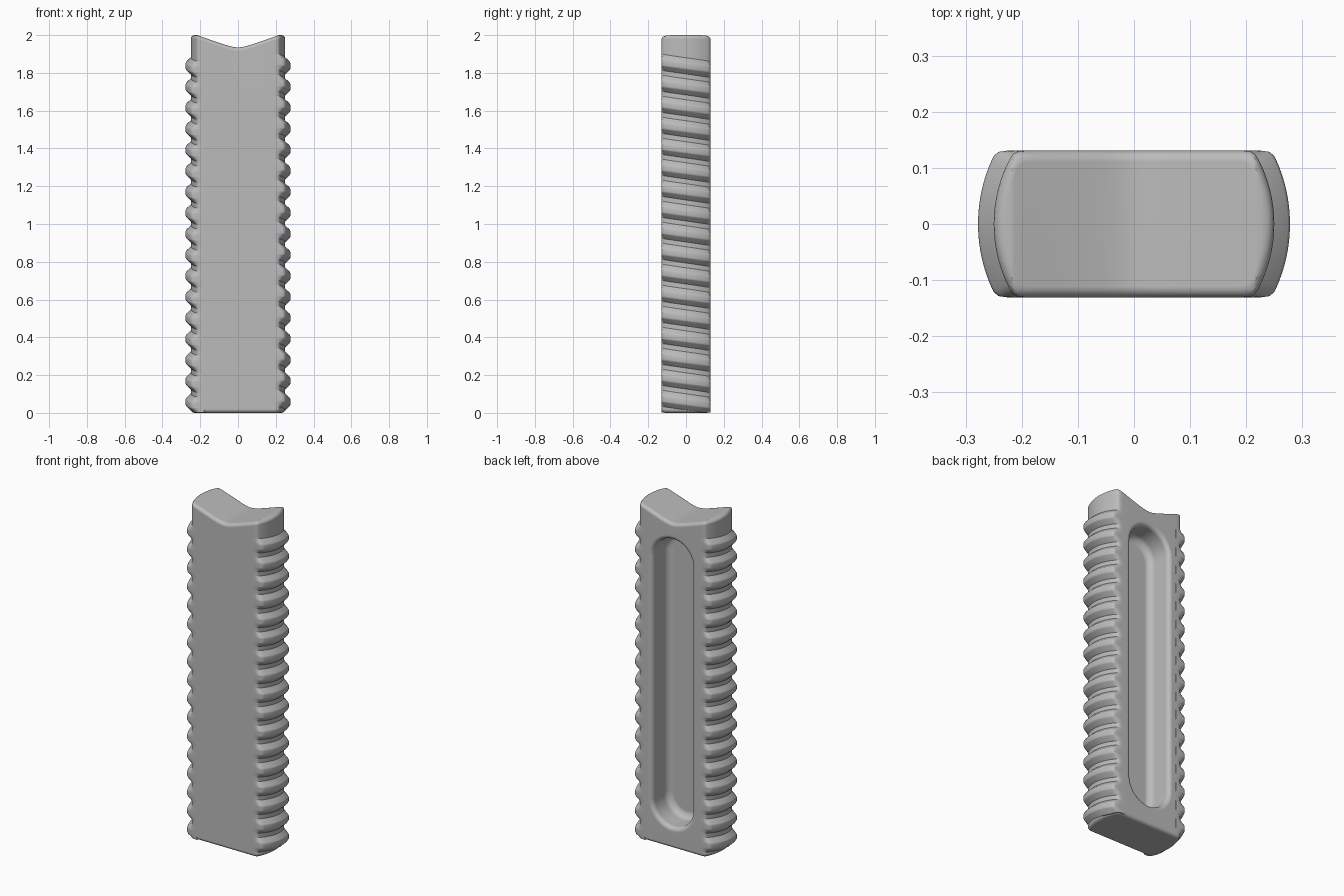
import bpy
import bmesh
from math import sin, cos, pi, radians, sqrt

if "Cube" in bpy.data.objects:
    bpy.data.objects.remove(bpy.data.objects["Cube"])

HALF_DEPTH, CORE, CREST = 0.131, 0.25, 0.278
HEIGHT, ROUND = 2.0, 0.02
PITCH, LEAD, RIBS, FIRST = 0.1112, 0.2224, 17, 0.058

grey = bpy.data.materials.new("plain_grey")
grey.use_nodes = True
grey.diffuse_color = (0.5, 0.5, 0.5, 1)
grey.node_tree.nodes["Principled BSDF"].inputs["Base Color"].default_value = (0.5, 0.5, 0.5, 1)


def radial(radius, depth, t):
    """Distance to a round bar with flat front and back and soft corners."""
    p = 40
    return (radius ** -p + (abs(sin(t)) / depth) ** p) ** (-1 / p)


def make_object(name, bm):
    bmesh.ops.recalc_face_normals(bm, faces=bm.faces)
    mesh = bpy.data.meshes.new(name)
    bm.to_mesh(mesh)
    bm.free()
    obj = bpy.data.objects.new(name, mesh)
    bpy.context.collection.objects.link(obj)
    mesh.materials.append(grey)
    return obj


def bridge(bm, rings, closed=True):
    for a, b in zip(rings, rings[1:]):
        n = len(a)
        for i in range(n if closed else n - 1):
            j = (i + 1) % n
            bm.faces.new((a[i], a[j], b[j], b[i]))


def finish(obj):
    bpy.ops.object.select_all(action="DESELECT")
    obj.select_set(True)
    bpy.context.view_layer.objects.active = obj
    bpy.ops.object.shade_smooth_by_angle(angle=radians(32))
    weighted = obj.modifiers.new("weighted_normals", "WEIGHTED_NORMAL")
    weighted.keep_sharp = True


# Body outline: bowed sides, flat front and back
def outline(inset):
    side = []
    for k in range(21):
        t = radians(2 * k)
        r = radial(CORE - inset, HALF_DEPTH - inset, t)
        side.append((r * cos(t), -r * sin(t)))
    edge = side[-1][0]
    flat = [(edge * (1 - k / 8), 1 * side[-1][1]) for k in range(1, 16)]
    front = side + flat + [(-x, y) for x, y in reversed(side)]
    return front + [(x, -y) for x, y in reversed(front[1:-1])], len(front)


def notch(x):
    return min(HEIGHT, 1.935 + 0.36 * (sqrt(x * x + 0.0016) - 0.04))


def build_body():
    bm = bmesh.new()
    rings = []
    steps = [k * pi / 8 for k in range(5)]
    for a in steps:
        pts, n = outline(ROUND * (1 - sin(a)))
        rings.append([bm.verts.new((x, y, ROUND * (1 - cos(a)))) for x, y in pts])
    for a in reversed(steps):
        pts, n = outline(ROUND * (1 - sin(a)))
        rings.append([bm.verts.new((x, y, notch(x) - ROUND * (1 - cos(a)))) for x, y in pts])
    bridge(bm, rings)
    # Bottom and notched top, strip by strip from front to back
    for ring in (rings[0], rings[-1]):
        for i in range(n - 1):
            corners = [ring[i], ring[i + 1], ring[2 * n - 3 - i], ring[(2 * n - 2 - i) % len(ring)]]
            bm.faces.new(list(dict.fromkeys(corners)))
    return make_object("body", bm)


# Rounded slot cut into the back
def build_pocket_cutter():
    half_width, low, high, depth = 0.155, 0.1, 1.86, 0.15
    rim, floor = 0.025, 0.04
    quarter = [k * pi / 12 for k in range(7)]
    profile = [(0, -0.05)]
    profile += [(rim * sin(a), rim * (1 - cos(a))) for a in quarter]
    profile += [(rim + floor * (1 - cos(a)), depth - floor * (1 - sin(a))) for a in quarter]
    bm = bmesh.new()
    rings = []
    for inset, down in profile:
        r = half_width - inset
        ring = []
        for center, start in ((high - half_width, 0), (low + half_width, pi)):
            for k in range(25):
                a = start + k * pi / 24
                ring.append(bm.verts.new((r * cos(a), HALF_DEPTH - down, center + r * sin(a))))
        rings.append(ring)
    bridge(bm, rings)
    bm.faces.new(rings[0])
    bm.faces.new(rings[-1])
    return make_object("pocket_cutter", bm)


# Slanted screw ribs on one side; the other side is a half turn away
def build_ribs(name, turn):
    bm = bmesh.new()
    # Share of tooth height, and distance from the tooth middle
    tooth = [(-0.4, -0.044), (0, -0.043), (0.85, -0.02), (1, -0.012),
             (1, 0.012), (0.85, 0.02), (0, 0.043), (-0.4, 0.044)]
    for n in range(RIBS):
        rings = []
        for k in range(-18, 19):
            t = radians(2 * k)
            core = radial(CORE, HALF_DEPTH, t)
            crest = radial(CREST, HALF_DEPTH, t)
            z = FIRST + n * PITCH - LEAD * t / (2 * pi)
            ring = []
            for share, dz in tooth:
                r = core + share * (crest - core) if share > 0 else core + share * 0.025
                ring.append(bm.verts.new((turn * r * cos(t), turn * r * sin(t), max(0.003, z + dz))))
            rings.append(ring)
        bridge(bm, rings)
        bm.faces.new(rings[0])
        bm.faces.new(rings[-1])
    return make_object(name, bm)


body = build_body()
cutter = build_pocket_cutter()
cut = body.modifiers.new("pocket", "BOOLEAN")
cut.operation = "DIFFERENCE"
cut.solver = "EXACT"
cut.object = cutter
bpy.ops.object.select_all(action="DESELECT")
body.select_set(True)
bpy.context.view_layer.objects.active = body
bpy.ops.object.modifier_apply(modifier=cut.name)
bpy.data.objects.remove(cutter)

for part in (body, build_ribs("left_ribs", 1), build_ribs("right_ribs", -1)):
    finish(part)
